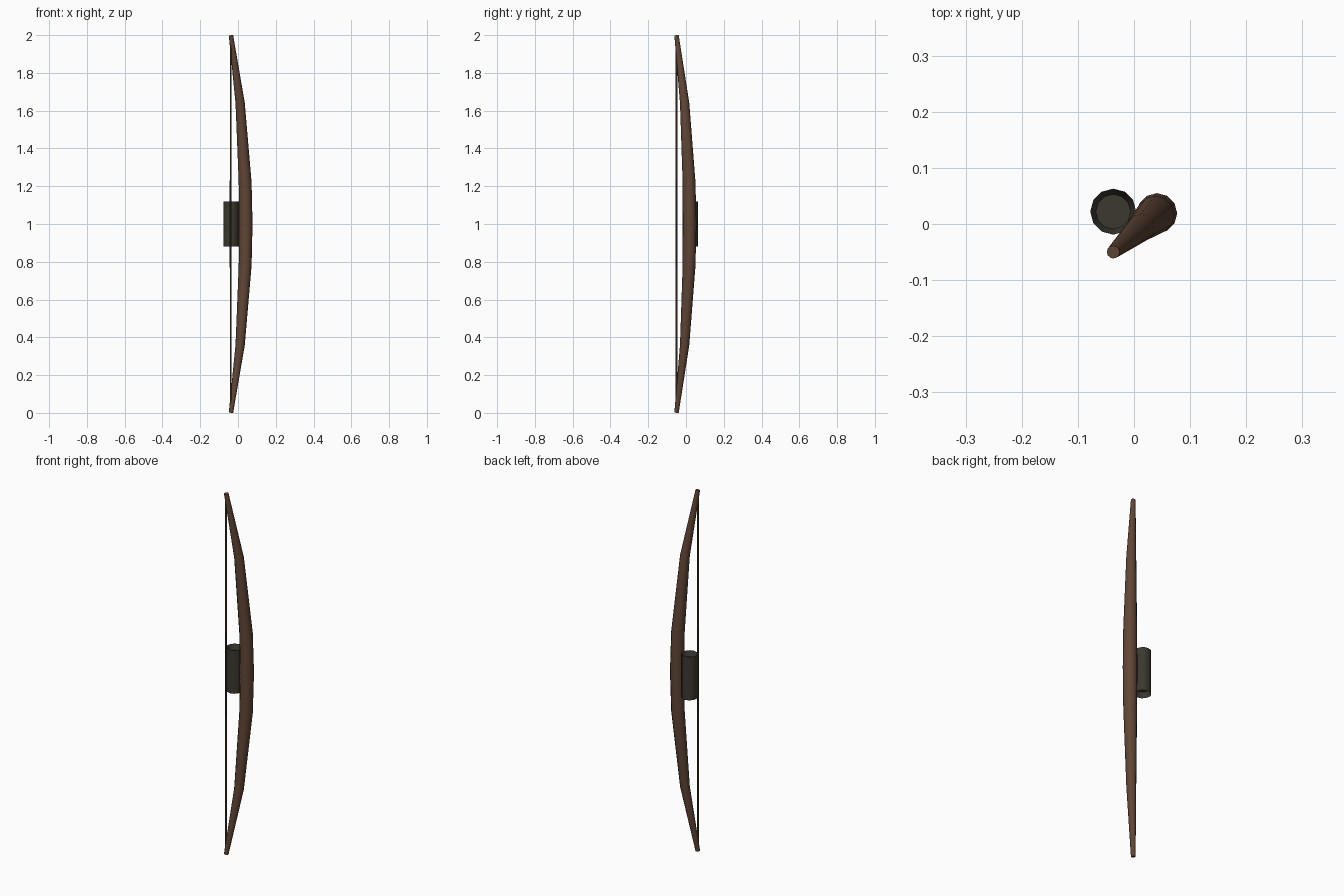
import bpy, bmesh, math
from mathutils import Vector

if "Cube" in bpy.data.objects:
    bpy.data.objects.remove(bpy.data.objects["Cube"])


def mat(name, c):
    m = bpy.data.materials.new(name)
    m.diffuse_color = (*c, 1)
    m.use_nodes = True
    m.node_tree.nodes["Principled BSDF"].inputs["Base Color"].default_value = m.diffuse_color
    return m


wood = mat("brown wood", (0.118, 0.060, 0.037))
leather = mat("dark leather", (0.045, 0.040, 0.029))
cord = mat("cord", (0.10, 0.068, 0.036))


def sweep(name, stations, material, sides=12):
    """Skin rings around a path of (point, radius, ring normal)."""
    bm = bmesh.new()
    rings = []
    for p, r, n in stations:
        u = Vector((0, 1, 0)).cross(n).normalized()
        v = n.cross(u).normalized()
        rings.append([bm.verts.new(p + r * (math.cos(a) * u + math.sin(a) * v))
                      for a in (2 * math.pi * i / sides for i in range(sides))])
    for a, b in zip(rings, rings[1:]):
        for i in range(sides):
            j = (i + 1) % sides
            bm.faces.new((a[i], a[j], b[j], b[i]))
    bm.faces.new(rings[0][::-1])
    bm.faces.new(rings[-1])
    bmesh.ops.recalc_face_normals(bm, faces=bm.faces)
    me = bpy.data.meshes.new(name)
    bm.to_mesh(me)
    bm.free()
    me.materials.append(material)
    ob = bpy.data.objects.new(name, me)
    bpy.context.collection.objects.link(ob)
    bpy.ops.object.select_all(action='DESELECT')
    ob.select_set(True)
    bpy.context.view_layer.objects.active = ob
    bpy.ops.object.shade_smooth_by_angle(angle=math.radians(35))
    return ob


UP = Vector((0, 0, 1))
tip = Vector((-0.037, -0.050, 0))
belly = Vector((0.041, 0.019, 0))

# Stave: half profile (height above middle, bend 0 tip..1 belly, radius), mirrored
half = [(0.22, 0.96, 0.034), (0.64, 0.62, 0.0245), (0.998, 0.0, 0.0115)]
prof = [(-z, b, r) for z, b, r in reversed(half)] + [(0, 1.0, 0.036)] + half
pts = [tip.lerp(belly, b) + UP * (1 + z) for z, b, r in prof]
stations = []
for i, p in enumerate(pts):
    n = (pts[min(i + 1, len(pts) - 1)] - pts[max(i - 1, 0)]).normalized()
    stations.append((p, prof[i][2], n))
sweep("bow_stave", stations, wood)


def column(name, x, y, levels, material, sides):
    sweep(name, [(Vector((x, y, z)), r, UP) for z, r in levels], material, sides)


# String and its wrapped middle
column("bow_string", -0.039, -0.050, [(0.02, 0.0045), (1.98, 0.0045)], cord, 8)
column("string_serving", -0.039, -0.050, [(0.77, 0.0052), (1.23, 0.0052)], leather, 8)

# Grip sleeve with dished ends
column("grip_sleeve", -0.037, 0.022,
       [(0.91, 0.031), (0.88, 0.041), (1.12, 0.041), (1.09, 0.031)], leather, 12)
